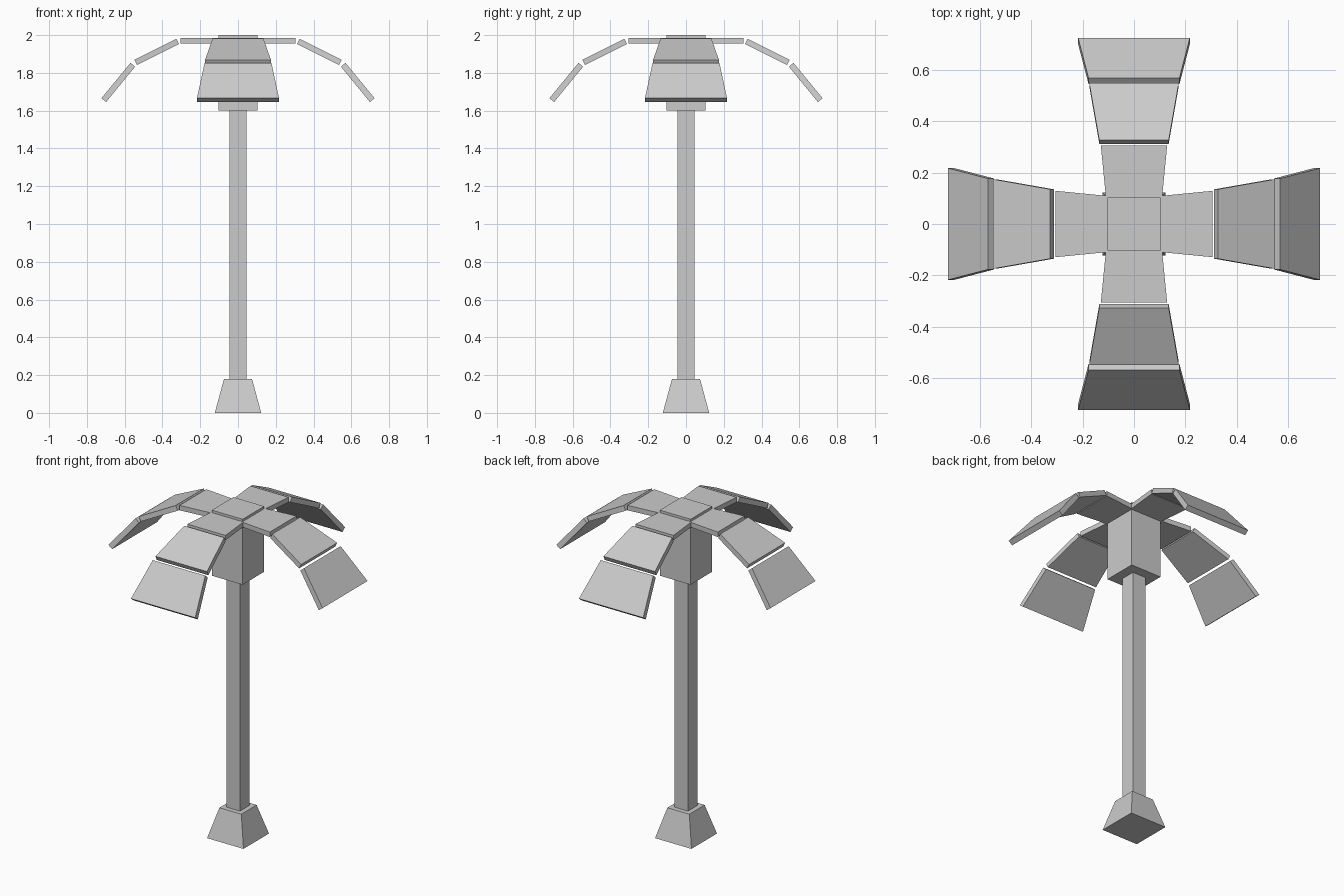
import bpy
import math
from mathutils import Matrix

if "Cube" in bpy.data.objects:
    bpy.data.objects.remove(bpy.data.objects["Cube"])


def hexahedron(name, bottom, top):
    """Closed six-sided solid from two matching quads."""
    faces = [(3, 2, 1, 0), (4, 5, 6, 7)]
    faces += [(i, (i + 1) % 4, (i + 1) % 4 + 4, i + 4) for i in range(4)]
    mesh = bpy.data.meshes.new(name)
    mesh.from_pydata(bottom + top, [], faces)
    obj = bpy.data.objects.new(name, mesh)
    bpy.context.collection.objects.link(obj)
    return obj


def square(half, z):
    return [(-half, -half, z), (half, -half, z), (half, half, z), (-half, half, z)]


def column(name, half_bottom, half_top, z0, z1):
    return hexahedron(name, square(half_bottom, z0), square(half_top, z1))


# Trunk: flared foot, slim square stem, crown block
column("trunk_base", 0.123, 0.074, 0.0, 0.18)
column("trunk", 0.045, 0.045, 0.18, 1.6)
column("crown", 0.104, 0.104, 1.6, 2.0)

# Frond segments: (inner x, z), (outer x, z) of lower and upper faces, half widths
segments = [
    ((0.100, 1.955), (0.305, 1.955), (0.100, 1.985), (0.305, 1.985), 0.109, 0.129),
    ((0.312, 1.953), (0.535, 1.842), (0.326, 1.981), (0.548, 1.869), 0.135, 0.174),
    ((0.545, 1.833), (0.698, 1.646), (0.569, 1.853), (0.723, 1.666), 0.177, 0.217),
]


def quad(inner, outer, w0, w1):
    return [(inner[0], -w0, inner[1]), (outer[0], -w1, outer[1]),
            (outer[0], w1, outer[1]), (inner[0], w0, inner[1])]


# Four drooping fronds around the crown
for k, side in enumerate(("right", "back", "left", "front")):
    turn = Matrix.Rotation(k * math.pi / 2, 4, "Z")
    for n, (li, lo, ui, uo, w0, w1) in enumerate(segments, 1):
        leaf = hexahedron(f"{side}_frond_{n}", quad(li, lo, w0, w1), quad(ui, uo, w0, w1))
        leaf.data.transform(turn)
